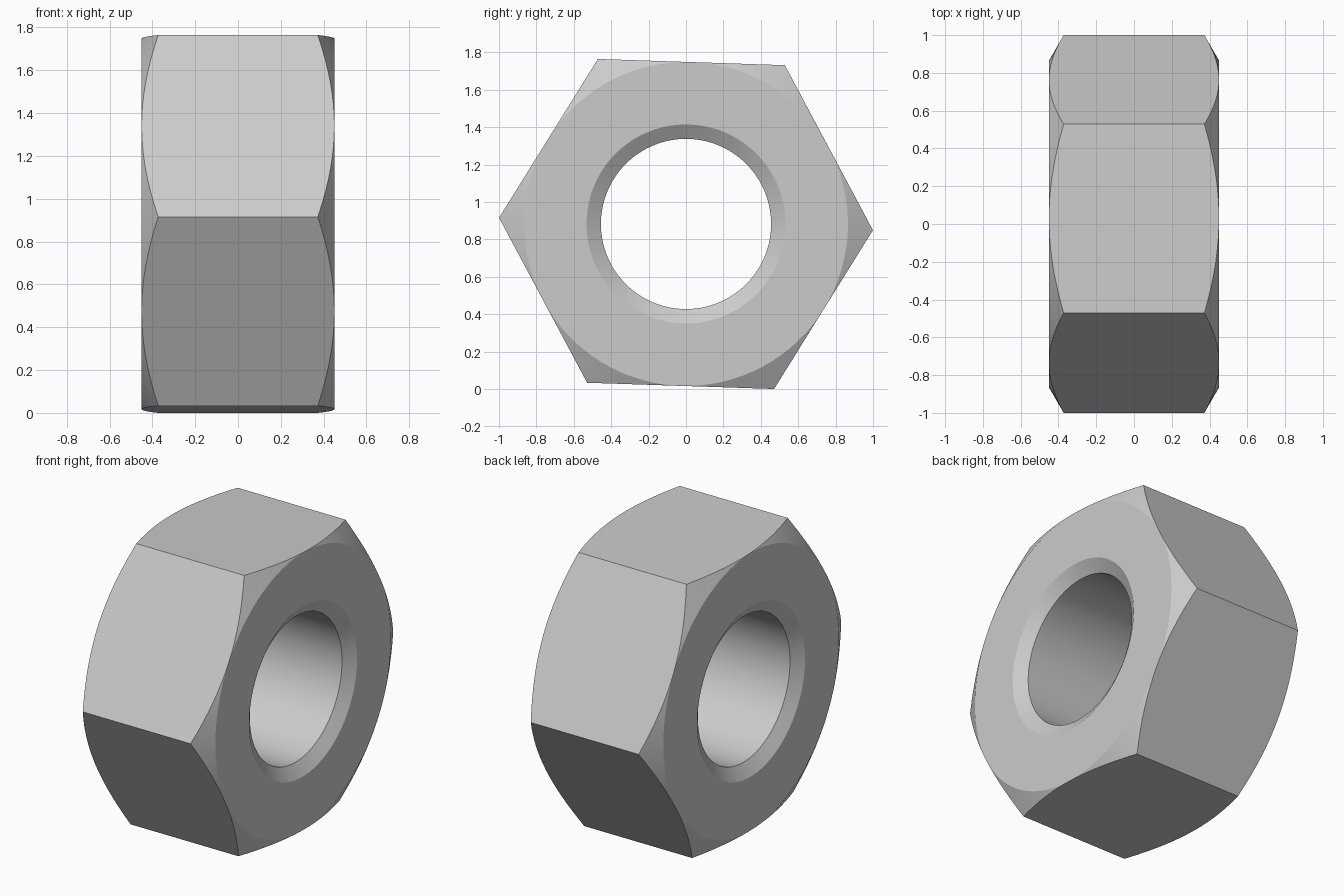
import bpy
import bmesh
from math import cos, sin, tan, radians, pi

cube = bpy.data.objects.get("Cube")
if cube:
    bpy.data.objects.remove(cube, do_unlink=True)

# Main dimensions
SEGMENTS = 96
HALF_WIDTH = 0.45
FLAT = cos(radians(30))          # centre to flat, for a corner radius of 1
BORE, MOUTH, MOUTH_DEPTH = 0.455, 0.532, 0.05
TILT = radians(-1.9)
CENTRE_Z = sin(radians(120) + TILT)

steel = bpy.data.materials.new("grey steel")
steel.use_nodes = True
colour = (0.6, 0.6, 0.6, 1)
steel.diffuse_color = colour
steel.node_tree.nodes["Principled BSDF"].inputs["Base Color"].default_value = colour


def section(angle):
    """Closed (x, radius) section of the nut at an angle from a corner."""
    rim = FLAT / cos(angle % (pi / 3) - pi / 6)
    rim_x = HALF_WIDTH - (rim - FLAT) * tan(radians(30))
    half = [(HALF_WIDTH - MOUTH_DEPTH, BORE), (HALF_WIDTH, MOUTH),
            (HALF_WIDTH, FLAT), (rim_x, rim)]
    return half + [(-x, r) for x, r in reversed(half)]


# Sweep the section round the x axis
bm = bmesh.new()
rings = []
for i in range(SEGMENTS):
    a = 2 * pi * i / SEGMENTS
    rings.append([bm.verts.new((x, r * cos(a + TILT), r * sin(a + TILT)))
                  for x, r in section(a)])
for i, ring in enumerate(rings):
    following = rings[(i + 1) % SEGMENTS]
    for j in range(len(ring)):
        k = (j + 1) % len(ring)
        bm.faces.new((ring[j], ring[k], following[k], following[j]))

# Close the points where the chamfer meets the middle of each flat
bmesh.ops.remove_doubles(bm, verts=bm.verts, dist=0.00001)
bmesh.ops.recalc_face_normals(bm, faces=bm.faces)
mesh = bpy.data.meshes.new("hex_nut")
bm.to_mesh(mesh)
bm.free()
mesh.materials.append(steel)

nut = bpy.data.objects.new("hex_nut", mesh)
nut.location.z = CENTRE_Z
bpy.context.collection.objects.link(nut)

# Smooth bore and chamfers, crisp edges between them
bpy.ops.object.select_all(action='DESELECT')
nut.select_set(True)
bpy.context.view_layer.objects.active = nut
bpy.ops.object.shade_smooth_by_angle(angle=radians(20))
